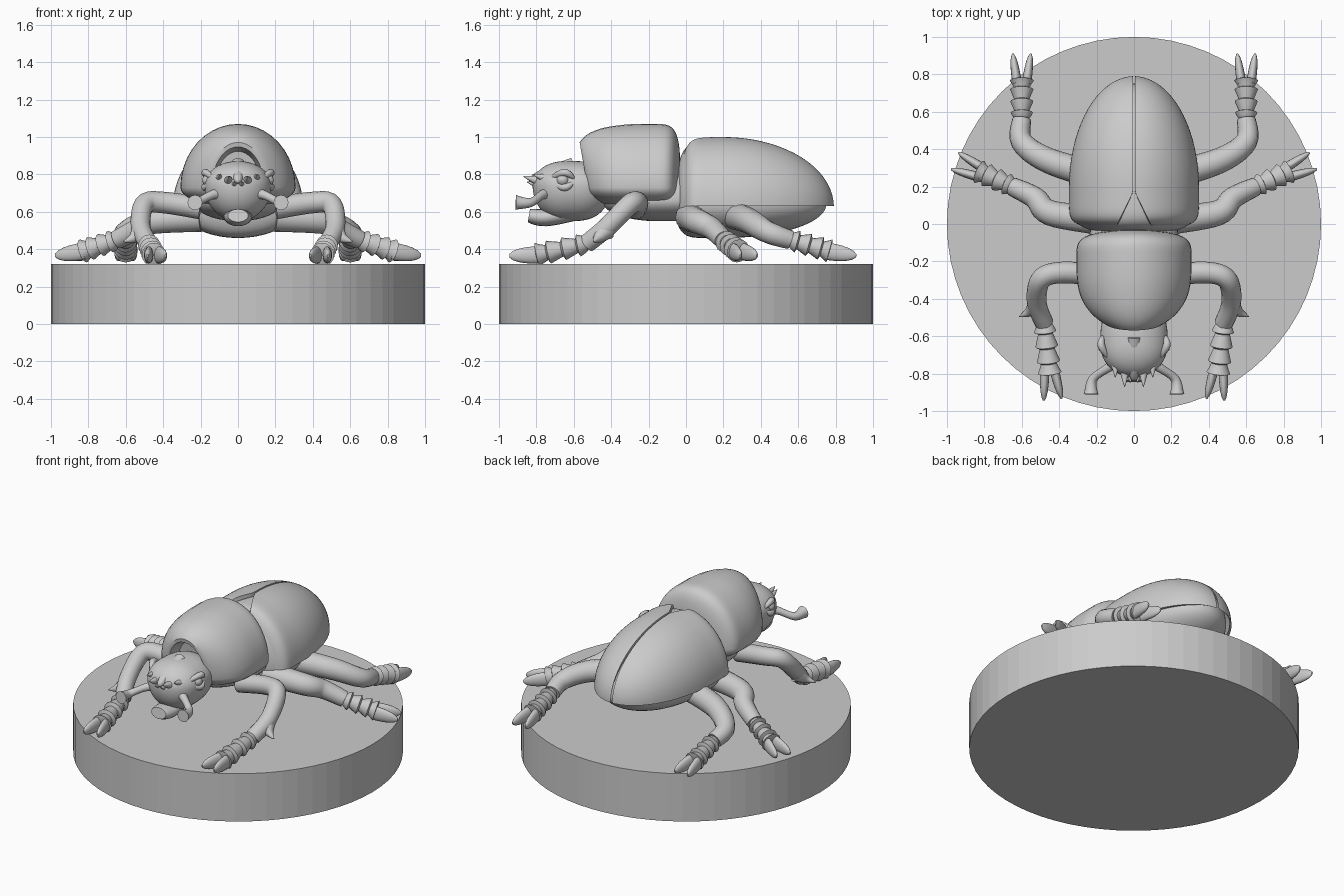
import bpy, bmesh
from math import sin, cos, asin, pi, sqrt, radians
from mathutils import Vector

default_cube = bpy.data.objects.get("Cube")
if default_cube:
    bpy.data.objects.remove(default_cube, do_unlink=True)

colour = (.6, .6, .6, 1)
grey = bpy.data.materials.new("stone grey")
grey.use_nodes = True
grey.diffuse_color = colour
grey.node_tree.nodes["Principled BSDF"].inputs["Base Color"].default_value = colour


def loft(name, rings, side=1, sharp_angle=40):
    """Skin closed rings, cap both ends and shade smooth."""
    bm = bmesh.new()
    rows = [[bm.verts.new((x * side, y, z)) for x, y, z in ring] for ring in rings]
    for near, far in zip(rows, rows[1:]):
        for i in range(len(near)):
            bm.faces.new((near[i - 1], near[i], far[i], far[i - 1]))
    bm.faces.new(rows[0])
    bm.faces.new(rows[-1])
    bmesh.ops.recalc_face_normals(bm, faces=bm.faces)
    mesh = bpy.data.meshes.new(name)
    bm.to_mesh(mesh)
    bm.free()
    mesh.materials.append(grey)
    obj = bpy.data.objects.new(name, mesh)
    bpy.context.collection.objects.link(obj)
    bpy.ops.object.select_all(action='DESELECT')
    obj.select_set(True)
    bpy.context.view_layer.objects.active = obj
    bpy.ops.object.shade_smooth_by_angle(angle=radians(sharp_angle))


def circle(count):
    return [(cos(2 * pi * i / count), sin(2 * pi * i / count)) for i in range(count)]


def swell(front, peak, back, front_blunt, back_blunt, steps=18):
    """Stations along y with a fullness that falls to almost nothing at both ends."""
    for i in range(-steps, steps + 1):
        reach = sin(pi / 2 * i / steps)
        end, blunt = (front, front_blunt) if reach < 0 else (back, back_blunt)
        distance = abs(reach)
        full = sqrt(max(1 - distance ** blunt, .001))
        yield peak + (end - peak) * distance, full


def egg(name, stations, wide, low, mid, top, crown=1):
    """Rounded body; a crown below one keeps the back high towards the ends."""
    loft(name, [[(wide * full * c, y, mid + s * ((top - mid) * full ** crown if s > 0 else (mid - low) * full))
                 for c, s in circle(40)] for y, full in stations])


def smooth_path(points, steps):
    """Catmull-Rom curve through the points."""
    points = [Vector(p) for p in points]
    last = len(points) - 1
    path = []
    for i in range(last):
        a, b, c, d = points[max(i - 1, 0)], points[i], points[i + 1], points[min(i + 2, last)]
        for k in range(steps):
            t = k / steps
            path.append(b + ((c - a) * t + (2 * a - 5 * b + 4 * c - d) * t ** 2
                             + (3 * b - a - 3 * c + d) * t ** 3) / 2)
    return path + [points[last]]


def tube(name, points, radius, side=1, wide=1, tall=1, steps=6):
    """Round limb along a path, its radius a function of the distance travelled."""
    path = smooth_path(points, steps)
    last = len(path) - 1
    rings = []
    for i, centre in enumerate(path):
        heading = (path[min(i + 1, last)] - path[max(i - 1, 0)]).normalized()
        across = heading.cross(Vector((0, 0, 1))).normalized()
        up = across.cross(heading)
        r = max(radius(i / last), .002)
        rings.append([centre + across * r * wide * c + up * r * tall * s for c, s in circle(16)])
    loft(name, rings, side)


def pair(name, points, radius, **shape):
    """The same tube on the left and the right."""
    for side, label in ((1, "left_"), (-1, "right_")):
        tube(label + name, points, radius, side, **shape)


# Round plinth
loft("plinth", [[(c, s, z) for c, s in circle(64)] for z in (0, .32)], sharp_angle=1)


# Wing covers: two thin shells that part in a V at the front
def cover_ring(y, full, rim=.63, count=20):
    wide, height = .347 * full, .37 * full
    inner = max(.5 * (.18 - y), .006)
    start = asin(min(inner / wide, .9))
    angles = [start + (pi / 2 - start) * i / count for i in range(count + 1)]
    outer = [(wide * sin(a), y, rim + height * cos(a)) for a in angles]
    under = [(x * .93, y, rim + (z - rim) * .93) for x, y, z in outer]
    return outer + under[::-1]


cover_rings = [cover_ring(y, full) for y, full in swell(-.04, .2, .79, 8, 2)]
loft("left_wing_cover", cover_rings)
loft("right_wing_cover", cover_rings, side=-1)

# Abdomen, chest and head
egg("abdomen", swell(-.06, .2, .75, 7, 2), wide=.32, low=.46, mid=.64, top=.97)
egg("chest", swell(-.45, -.15, .1, 2, 4), wide=.24, low=.55, mid=.66, top=.85)
egg("head", swell(-.82, -.63, -.4, 2.3, 3), wide=.18, low=.55, mid=.74, top=.872)


# Thorax shield: cut off at the front and turned inwards as a hollow collar
def shield_ring(y, full, shrink=1, mid=.73):
    ring = []
    for c, s in circle(40):
        rise = shrink * s * (.34 * sqrt(full) if s > 0 else .11 * full)
        lean = rise * max(-.35 - y, 0)
        ring.append((.308 * full * shrink * c, y - lean, mid + rise))
    return ring


shield = [(y, full) for y, full in swell(-.56, -.2, -.03, 3, 5) if y > -.53]
rim_y, rim_full = shield[0]
loft("thorax_shield", [shield_ring(rim_y + .07, rim_full, .8), shield_ring(rim_y, rim_full, .9)]
     + [shield_ring(y, full) for y, full in shield])

# Face: jaw, nose ridge, feelers, teeth, eyes and lids
tube("lower_jaw", [(0, -.6, .6), (0, -.75, .57), (0, -.84, .58)],
     lambda t: .07 - .02 * t ** 3, wide=1.1, tall=.7)
tube("nose_ridge", [(0, -.6, .85), (0, -.75, .8), (0, -.84, .76)], lambda t: .04 * sqrt(1 - t * t))
pair("feeler", [(.08, -.73, .7), (.14, -.77, .69), (.22, -.83, .65), (.23, -.91, .65)],
     lambda t: .04 - .018 * sin(pi * t))
for x, y, z in ((.02, -.85, .76), (.05, -.87, .79), (.1, -.82, .8)):
    pair("nose_tooth", [(x, y + .1, z - .03), (x, y, z)], lambda t: .035 * (1 - t))
pair("eye", [(.13, -.65, .77), (.19, -.67, .77)], lambda t: .04 * sqrt(1 - t * t))
for lid, height in (("brow", .81), ("lower_lid", .73)):
    pair(lid, [(.16, -.59, .77), (.175, -.65, height), (.12, -.74, .77)], lambda t: .02 * sin(pi * t))

# Legs: hip, knee and ankle points, then the foot
legs = {
    "front": [(.2, -.27, .62), (.4, -.26, .65), (.5, -.3, .64), (.52, -.42, .52), (.48, -.53, .43),
              (.45, -.8, .37)],
    "middle": [(.2, .02, .57), (.45, .06, .55), (.53, .14, .51), (.65, .2, .45), (.83, .28, .39)],
    "hind": [(.2, .26, .58), (.46, .34, .55), (.6, .44, .49), (.6, .56, .45), (.6, .77, .39)],
}
for leg, (*limb, foot) in legs.items():
    hip = .06 if leg == "front" else .077
    pair(leg + "_limb", limb, lambda t: hip + (.05 - hip) * t)
    # Ringed tarsus, each ring flaring towards the foot
    pair(leg + "_tarsus", [limb[-1], foot], lambda t: .037 + .025 * (4 * t % 1) + .006 * t, steps=28)
    # Two blade-like claws
    foot = Vector(foot)
    ahead = foot - Vector(limb[-1])
    ahead.z = 0
    ahead.normalize()
    across = Vector((-ahead.y, ahead.x, 0))
    for name, spread in (("inner", across), ("outer", -across)):
        tip = foot + ahead * .14 + spread * .048
        tip.z = .365
        pair(leg + "_" + name + "_claw", [foot - ahead * .02 + spread * .025, tip],
             lambda t: .042 * (1 - .8 * t ** 3), wide=.6, tall=1.1)

# Pointed spur on the front shins
pair("shin_spur", [(.52, -.43, .5), (.56, -.47, .46), (.615, -.495, .44)], lambda t: .055 * (1 - t))
